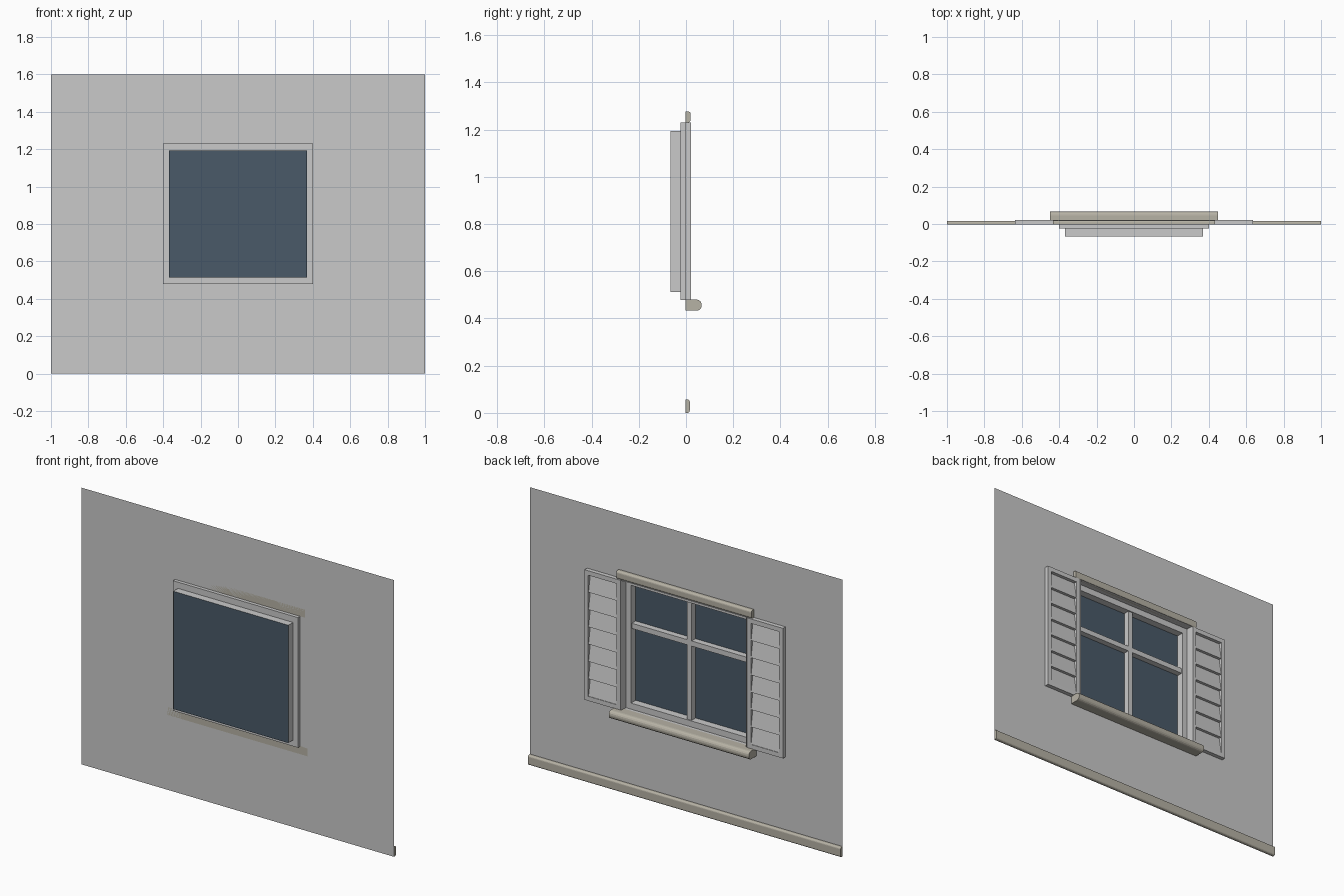
import bpy
import math

if "Cube" in bpy.data.objects:
    bpy.data.objects.remove(bpy.data.objects["Cube"])


def material(name, rgb):
    m = bpy.data.materials.new(name)
    m.diffuse_color = (*rgb, 1)
    m.use_nodes = True
    m.node_tree.nodes["Principled BSDF"].inputs["Base Color"].default_value = m.diffuse_color
    return m


GREY = material("light_grey", (0.59, 0.59, 0.59))
STONE = material("beige_stone", (0.47, 0.445, 0.375))
GLASS = material("dark_blue_glass", (0.067, 0.10, 0.138))


def mesh(name, verts, faces, mat):
    me = bpy.data.meshes.new(name)
    me.from_pydata(verts, [], faces)
    me.materials.append(mat)
    ob = bpy.data.objects.new(name, me)
    bpy.context.collection.objects.link(ob)
    return ob


def rect(w, z0, z1, y):
    """Upright rectangle of half width w at depth y."""
    return [(-w, y, z0), (w, y, z0), (w, y, z1), (-w, y, z1)]


def loft(name, rings, mat):
    """Join successive rectangles with quads, open at both ends."""
    verts = [v for r in rings for v in r]
    faces = [(4 * k + i, 4 * k + (i + 1) % 4, 4 * k + 4 + (i + 1) % 4, 4 * k + 4 + i)
             for k in range(len(rings) - 1) for i in range(4)]
    return mesh(name, verts, faces, mat)


def extrude_x(name, profile, x0, x1, mat):
    """Solid from a closed (y, z) profile running along x."""
    n = len(profile)
    verts = [(x, y, z) for x in (x0, x1) for y, z in profile]
    faces = [(i, n + i, n + (i + 1) % n, (i + 1) % n) for i in range(n)]
    faces += [tuple(range(n)), tuple(range(2 * n - 1, n - 1, -1))]
    return mesh(name, verts, faces, mat)


def box(name, x0, x1, y0, y1, z0, z1, mat=GREY):
    return extrude_x(name, [(y0, z0), (y1, z0), (y1, z1), (y0, z1)], x0, x1, mat)


def moulding(name, w, y1, z0, z1, r, steps=4):
    """Strip on the wall whose two outer long edges are rounded."""
    prof = [(WALL, z1), (WALL, z0)]
    for zc, start in ((z0 + r, -90), (z1 - r, 0)):
        for i in range(steps + 1):
            a = math.radians(start + 90 * i / steps)
            prof.append((y1 - r + r * math.cos(a), zc + r * math.sin(a)))
    return extrude_x(name, prof, -w, w, STONE)


WALL, FRONT = -0.003, 0.021      # wall plane and outer face of frame and shutters
STEP, PANE = -0.023, -0.066      # stepped ledge and glass plane
Z0, Z1 = 0.478, 1.23             # opening height
G0, G1 = 0.513, 1.194            # glass height

# Wall sheet with the window opening
loft("wall", [rect(1.0, 0, 1.6, WALL), rect(0.4, Z0, Z1, WALL)], GREY)

# Stepped window casing and the glass closing it
loft("window_casing", [rect(0.4, Z0, Z1, FRONT), rect(0.4, Z0, Z1, STEP),
                       rect(0.368, G0, G1, STEP), rect(0.368, G0, G1, PANE)], GREY)
mesh("window_glass", rect(0.368, G0, G1, PANE), [(0, 1, 2, 3)], GLASS)

# Glazing bars
box("mullion", -0.015, 0.015, PANE + 0.001, -0.03, G0, G1)
for s in (-1, 1):
    xs = sorted((s * 0.015, s * 0.368))
    box("transom", *xs, PANE + 0.001, -0.03, 0.942, 0.972)

# Stone mouldings
moulding("window_sill", 0.448, 0.066, 0.433, 0.48, 0.021)
moulding("lintel", 0.432, 0.02, Z1, 1.277, 0.012)
moulding("baseboard", 1.0, 0.016, 0, 0.057, 0.010)

# Shutters: stiles, rails and seven sloping slats each
IN, OUT, STILE, RAIL, SLATS = 0.405, 0.635, 0.024, 0.026, 7
for s in (-1, 1):
    for a, b in ((IN, IN + STILE), (OUT - STILE, OUT)):
        box("shutter_stile", *sorted((s * a, s * b)), WALL, FRONT, Z0, Z1)
    inner = sorted((s * (IN + STILE), s * (OUT - STILE)))
    for z in (Z0, Z1 - RAIL):
        box("shutter_rail", *inner, WALL, FRONT, z, z + RAIL)
    pitch = (Z1 - Z0 - 2 * RAIL) / SLATS
    for i in range(SLATS):
        z = Z0 + RAIL + i * pitch
        extrude_x("shutter_slat", [(WALL, z), (0.018, z), (0.001, z + pitch), (WALL, z + pitch)],
                  *inner, GREY)
